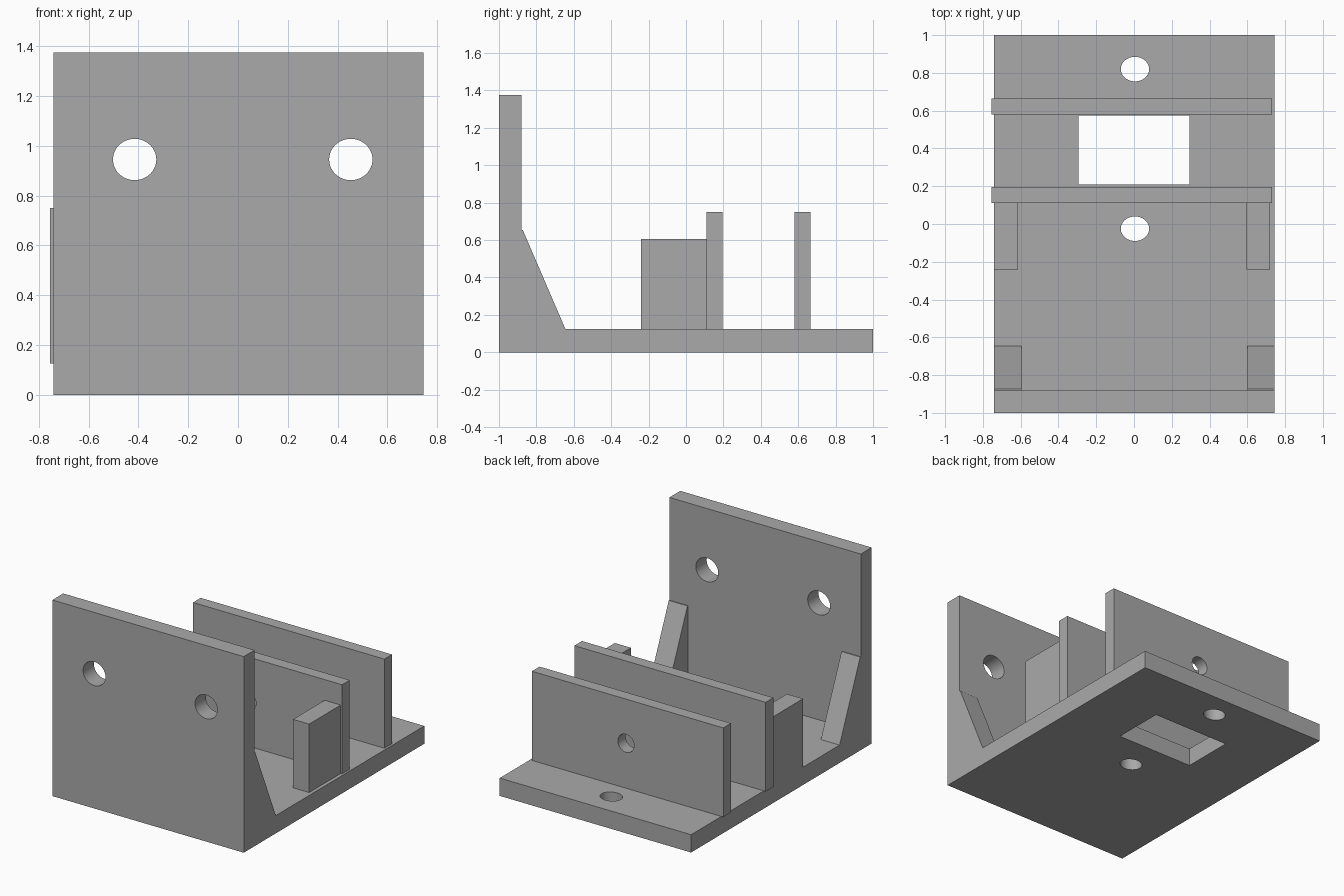
import bpy
import bmesh
import math
from mathutils import Matrix

old = bpy.data.objects.get("Cube")
if old:
    bpy.data.objects.remove(old, do_unlink=True)

GREY = (0.4, 0.4, 0.4, 1)
grey = bpy.data.materials.new("plain grey")
grey.use_nodes = True
grey.diffuse_color = GREY
grey.node_tree.nodes["Principled BSDF"].inputs["Base Color"].default_value = GREY


def finish(name, bm):
    bmesh.ops.recalc_face_normals(bm, faces=bm.faces)
    mesh = bpy.data.meshes.new(name)
    bm.to_mesh(mesh)
    bm.free()
    mesh.materials.append(grey)
    obj = bpy.data.objects.new(name, mesh)
    bpy.context.collection.objects.link(obj)
    return obj


def box(name, x, y, z):
    """Box from (low, high) ranges."""
    bm = bmesh.new()
    bmesh.ops.create_cube(bm, size=1)
    for v in bm.verts:
        for i, (low, high) in enumerate((x, y, z)):
            v.co[i] = low if v.co[i] < 0 else high
    return finish(name, bm)


def round_cutter(centre, rx, ry, axis):
    """Elliptical cutter along the y or z axis."""
    bm = bmesh.new()
    bmesh.ops.create_cone(bm, cap_ends=True, segments=48,
                          radius1=1, radius2=1, depth=0.4)
    bm.transform(Matrix.Diagonal((rx, ry, 1, 1)))
    if axis == "y":
        bm.transform(Matrix.Rotation(math.pi / 2, 4, "X"))
    bm.transform(Matrix.Translation(centre))
    return finish("hole_cutter", bm)


def cut(obj, cutters):
    """Cut the holes, then discard the cutters."""
    for c in cutters:
        mod = obj.modifiers.new("hole", "BOOLEAN")
        mod.operation = "DIFFERENCE"
        mod.solver = "EXACT"
        mod.object = c
    bpy.ops.object.select_all(action="DESELECT")
    obj.select_set(True)
    bpy.context.view_layer.objects.active = obj
    for mod in list(obj.modifiers):
        bpy.ops.object.modifier_apply(modifier=mod.name)
    for c in cutters:
        bpy.data.objects.remove(c, do_unlink=True)
    bpy.ops.object.shade_smooth_by_angle(angle=math.radians(30))


LEFT, RIGHT = 0.745, -0.74
BASE_TOP = 0.125

# Base with a rectangular window and two screw holes
base = box("base_plate", (RIGHT, LEFT), (-1, 1), (0, BASE_TOP))
window = box("window_cutter", (-0.295, 0.295), (0.21, 0.575), (-0.2, 0.3))
cut(base, [window] + [round_cutter((0.005, y, 0.06), 0.075, 0.065, "z")
                      for y in (-0.025, 0.82)])

# Tall front plate with two mounting holes
front = box("front_plate", (RIGHT, LEFT), (-1, -0.88), (0, 1.375))
cut(front, [round_cutter((x, -0.94, 0.945), 0.087, 0.083, "y")
            for x in (-0.415, 0.453)])

# Two cross walls, each with a central hole
for name, y in (("middle_wall", 0.11), ("rear_wall", 0.58)):
    wall = box(name, (-0.755, 0.73), (y, y + 0.085), (BASE_TOP, 0.75))
    cut(wall, [round_cutter((0, y + 0.04, 0.44), 0.063, 0.063, "y")])

# Support blocks in front of the middle wall
for side, x in (("right", RIGHT), ("left", 0.595)):
    box(side + "_support_block", (x, x + 0.125), (-0.24, 0.11), (BASE_TOP, 0.605))

# Sloping gussets behind the front plate
for side, x in (("right", RIGHT), ("left", 0.6)):
    bm = bmesh.new()
    profile = [(-0.88, BASE_TOP), (-0.645, BASE_TOP), (-0.873, 0.655), (-0.88, 0.655)]
    face = bm.faces.new([bm.verts.new((x, y, z)) for y, z in profile])
    ext = bmesh.ops.extrude_face_region(bm, geom=[face], use_keep_orig=True)
    moved = [g for g in ext["geom"] if isinstance(g, bmesh.types.BMVert)]
    bmesh.ops.translate(bm, verts=moved, vec=(0.145, 0, 0))
    finish(side + "_gusset", bm)
